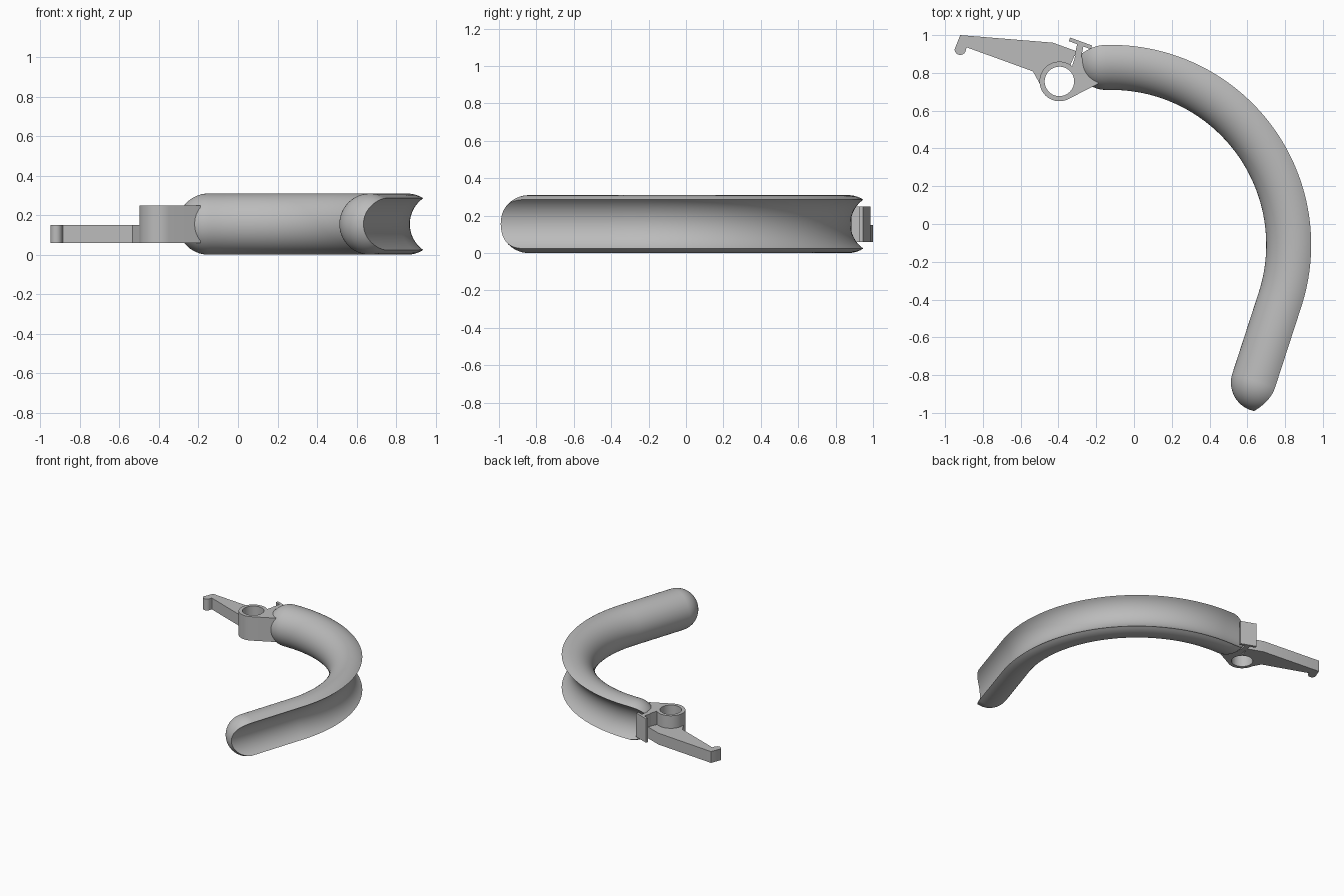
import bpy, bmesh, math
from mathutils import Vector

if "Cube" in bpy.data.objects:
    bpy.data.objects.remove(bpy.data.objects["Cube"])

grey = bpy.data.materials.new("plain_grey")
grey.use_nodes = True
colour = (0.5, 0.5, 0.5, 1)
grey.diffuse_color = colour
grey.node_tree.nodes["Principled BSDF"].inputs["Base Color"].default_value = colour


def finish(name, bm):
    bmesh.ops.recalc_face_normals(bm, faces=bm.faces)
    mesh = bpy.data.meshes.new(name)
    bm.to_mesh(mesh)
    bm.free()
    mesh.materials.append(grey)
    obj = bpy.data.objects.new(name, mesh)
    bpy.context.collection.objects.link(obj)
    return obj


def smooth(obj):
    bpy.ops.object.select_all(action="DESELECT")
    obj.select_set(True)
    bpy.context.view_layer.objects.active = obj
    bpy.ops.object.shade_smooth_by_angle(angle=math.radians(32))


def arc(cx, cy, r, start, end, n):
    angles = [math.radians(start + (end - start) * i / n) for i in range(n + 1)]
    return [(cx + r * math.cos(a), cy + r * math.sin(a)) for a in angles]


def slab(name, outline, z0, z1):
    bm = bmesh.new()
    base = bm.faces.new([bm.verts.new((x, y, z0)) for x, y in outline])
    top = bmesh.ops.extrude_face_region(bm, geom=[base])["geom"]
    bmesh.ops.translate(bm, vec=(0, 0, z1 - z0),
                        verts=[v for v in top if isinstance(v, bmesh.types.BMVert)])
    return finish(name, bm)


# Grooved curved bar: crescent section with rounded ends
R, GROOVE, OFFSET = 0.155, 0.16, 0.175
CENTRE, BEND, TURN = Vector((-0.12, -0.11)), 0.975, -18


def section(r):
    u = (r * r - GROOVE ** 2 + OFFSET ** 2) / (2 * OFFSET)
    v = math.sqrt(r * r - u * u)
    a, b = math.atan2(v, u), math.atan2(v, OFFSET - u)
    outer, inner = 36, 16
    pts = []
    for i in range(outer + 1):
        t = a + (2 * math.pi - 2 * a) * i / outer
        pts.append((r * math.cos(t), r * math.sin(t)))
    for i in range(1, inner):
        t = -b + 2 * b * i / inner
        pts.append((OFFSET - GROOVE * math.cos(t), GROOVE * math.sin(t)))
    return pts


stations = []
dome = [0.1 + (math.pi / 2 - 0.1) * i / 14 for i in range(15)]
start_dir = Vector((1, 0))
start = CENTRE + Vector((-0.03, BEND))
for phi in dome:
    stations.append((start - start_dir * R * math.cos(phi), start_dir, R * math.sin(phi)))
for i in range(65):
    a = math.radians(90 + (TURN - 90) * i / 64)
    radial = Vector((math.cos(a), math.sin(a)))
    tangent = Vector((radial.y, -radial.x))
    stations.append((CENTRE + radial * BEND, tangent, R))
finish_point = stations[-1][0] + tangent * 0.45
for phi in reversed(dome):
    stations.append((finish_point + tangent * R * math.cos(phi), tangent, R * math.sin(phi)))

bm = bmesh.new()
rings = []
for p, t, r in stations:
    n = Vector((-t.y, t.x))
    rings.append([bm.verts.new((p.x + n.x * u, p.y + n.y * u, R + v)) for u, v in section(r)])
for lo, hi in zip(rings, rings[1:]):
    for i in range(len(lo)):
        j = (i + 1) % len(lo)
        bm.faces.new((lo[i], lo[j], hi[j], hi[i]))
bm.faces.new(rings[0])
bm.faces.new(rings[-1])
smooth(finish("grooved_curved_bar", bm))

# Pivot hub with its neck, and the thin lever arm with a rounded hook
HX, HY = -0.395, 0.755
hub = slab("pivot_hub", arc(HX, HY, 0.105, 50, 295, 40)
           + [(-0.19, 0.742), (-0.19, 0.85), (-0.27, 0.87), (-0.30, 0.925)], 0.06, 0.25)
lever = slab("lever_arm", [(-0.92, 1.0), (-0.43, 0.96), (-0.305, 0.915), (-0.335, 0.845),
                           (-0.36, 0.755), (-0.47, 0.69), (-0.495, 0.735), (-0.535, 0.808),
                           (-0.885, 0.935)]
             + arc(-0.92, 0.925, 0.03, 0, -180, 12), 0.06, 0.15)

# Pivot hole
cutter = slab("hole_cutter", arc(HX, HY, 0.078, 0, 354, 59), -0.1, 0.5)
cutter.hide_render = True
cutter.hide_viewport = True
for part in (hub, lever):
    mod = part.modifiers.new("pivot_hole", "BOOLEAN")
    mod.object = cutter
    mod.solver = "EXACT"
    smooth(part)

# Small end plate on a short stem
slab("plate_stem", [(-0.315, 0.89), (-0.28, 0.88), (-0.265, 0.955), (-0.298, 0.965)], 0.06, 0.25)
slab("end_plate", [(-0.345, 0.968), (-0.228, 0.925), (-0.222, 0.945), (-0.338, 0.987)], 0.06, 0.25)
